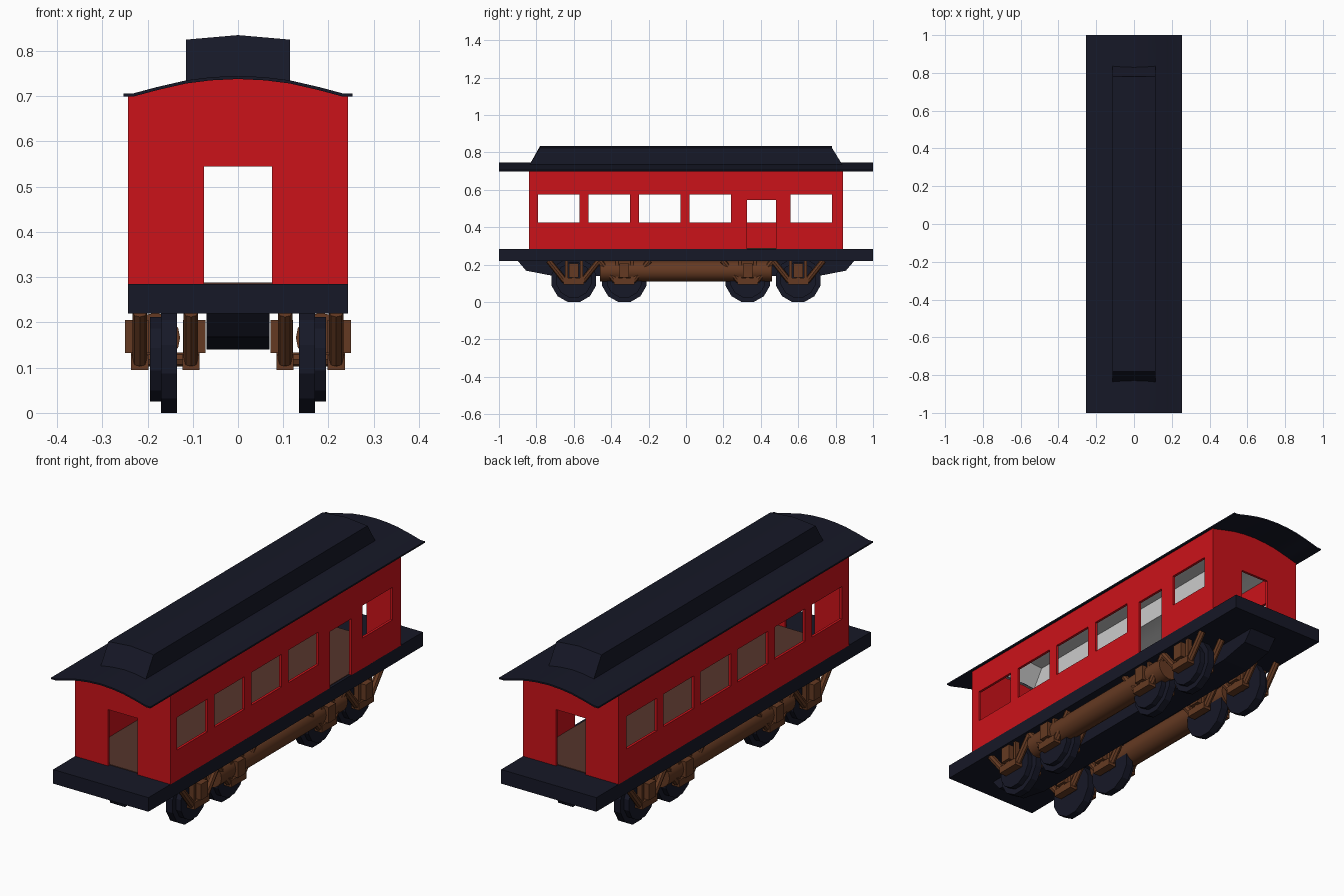
import bpy, bmesh
from math import radians
from mathutils import Vector, Matrix

if "Cube" in bpy.data.objects:
    bpy.data.objects.remove(bpy.data.objects["Cube"])


def material(name, rgb):
    m = bpy.data.materials.new(name)
    m.diffuse_color = (*rgb, 1)
    m.use_nodes = True
    m.node_tree.nodes["Principled BSDF"].inputs["Base Color"].default_value = m.diffuse_color
    return m


RED = material("red_paint", (0.6, 0.006, 0.01))
NAVY = material("dark_navy", (0.008, 0.009, 0.02))
BROWN = material("brown_iron", (0.13, 0.042, 0.016))
FLOOR = material("floor_brown", (0.09, 0.035, 0.025))


def finish(name, bm, mat=None, mirror=None, smooth=None):
    bmesh.ops.recalc_face_normals(bm, faces=bm.faces)
    me = bpy.data.meshes.new(name)
    bm.to_mesh(me)
    bm.free()
    ob = bpy.data.objects.new(name, me)
    bpy.context.collection.objects.link(ob)
    if mat:
        me.materials.append(mat)
    bpy.context.view_layer.objects.active = ob
    if mirror:
        mod = ob.modifiers.new("mirror", 'MIRROR')
        mod.use_axis = mirror
    if smooth:
        bpy.ops.object.select_all(action='DESELECT')
        ob.select_set(True)
        bpy.ops.object.shade_smooth_by_angle(angle=radians(smooth))
    return ob


def add_box(bm, x, y, z):
    lo, hi = Vector((x[0], y[0], z[0])), Vector((x[1], y[1], z[1]))
    mat = Matrix.Translation((lo + hi) / 2) @ Matrix.Diagonal((*(hi - lo), 1))
    bmesh.ops.create_cube(bm, size=1, matrix=mat)


def add_rod(bm, a, b, r, sides=8):
    a, b = Vector(a), Vector(b)
    d = b - a
    mat = Matrix.Translation((a + b) / 2) @ d.to_track_quat('Z', 'Y').to_matrix().to_4x4()
    bmesh.ops.create_cone(bm, cap_ends=True, segments=sides, radius1=r, radius2=r,
                          depth=d.length, matrix=mat)


def add_prism(bm, profile, half, axis='y'):
    rings = []
    for s in (-half, half):
        rings.append([bm.verts.new((p, s, q) if axis == 'y' else (s, p, q)) for p, q in profile])
    n = len(profile)
    for i in range(n):
        j = (i + 1) % n
        bm.faces.new((rings[0][i], rings[0][j], rings[1][j], rings[1][i]))
    for ring in rings:
        bm.faces.new(ring)


def mirrored(half_profile):
    # left-to-right outline from right-hand points, centre point first
    return [(-x, z) for x, z in reversed(half_profile[1:])] + half_profile


def cut(ob, x, y, z):
    bm = bmesh.new()
    add_box(bm, x, y, z)
    cutter = finish("cutter", bm)
    cutter.hide_render = True
    mod = ob.modifiers.new("cut", 'BOOLEAN')
    mod.object, mod.operation, mod.solver = cutter, 'DIFFERENCE', 'EXACT'
    bpy.context.view_layer.objects.active = ob
    bpy.ops.object.modifier_apply(modifier=mod.name)
    bpy.data.objects.remove(cutter)


ROOF = [(0, .738), (.06, .735), (.115, .728), (.18, .713), (.232, .699), (.253, .699)]


def roof_sheet(name, pts, top, bottom, half_y, mat, smooth):
    bm = bmesh.new()
    low = mirrored([(x, z + bottom) for x, z in pts])
    high = mirrored([(x, z + top) for x, z in pts])
    add_prism(bm, low + high[::-1], half_y)
    return finish(name, bm, mat, smooth=smooth)


# Platform and interior floor
bm = bmesh.new()
add_box(bm, (-.243, .243), (-1, 1), (.22, .285))
finish("platform", bm, NAVY)
bm = bmesh.new()
add_box(bm, (-.231, .231), (-.828, .828), (.284, .288))
finish("cabin_floor", bm, FLOOR)

# Cabin walls, hollowed, with windows and doors
bm = bmesh.new()
wall_top = mirrored(ROOF[:4] + [(.232, .701), (.243, .701)])
add_prism(bm, [(.243, .284), (-.243, .284)] + wall_top, .84)
cabin = finish("cabin_walls", bm, RED)
cut(cabin, (-.231, .231), (-.828, .828), (.2, .8))
cut(cabin, (-.075, .075), (-.95, .95), (.25, .545))
for i in range(6):
    y = -.68 + .27 * i
    span = (y - .11, y + .11)
    cut(cabin, (-.3, -.2), span, (.425, .575))
    if i == 4:
        cut(cabin, (.2, .3), (.325, .48), (.25, .545))
    else:
        cut(cabin, (.2, .3), span, (.425, .575))

# Roof and ceiling, open below the raised centre
roof = roof_sheet("roof", ROOF, .007, 0, 1, NAVY, 30)
cut(roof, (-.112, .112), (-.825, .825), (.6, .9))
ceiling = roof_sheet("ceiling", ROOF[:4] + [(.231, .699)], -.001, -.004, .828, None, 30)
cut(ceiling, (-.108, .108), (-.82, .82), (.6, .9))


# Raised roof with sloped ends, plus its lining
def raised_roof(name, w, z_side, z_mid, y_low, y_high, mat):
    bm = bmesh.new()
    add_prism(bm, [(-w, .728), (w, .728), (w, z_side), (0, z_mid), (-w, z_side)], y_low)
    bmesh.ops.recalc_face_normals(bm, faces=bm.faces)
    bm.normal_update()
    bottom = [f for f in bm.faces if f.normal.z < -.9]
    bmesh.ops.delete(bm, geom=bottom, context='FACES_ONLY')
    for v in bm.verts:
        if v.co.z > .8:
            v.co.y *= y_high / y_low
    finish(name, bm, mat, smooth=30)


raised_roof("raised_roof", .115, .825, .835, .84, .78, NAVY)
raised_roof("raised_roof_lining", .111, .82, .83, .834, .775, None)

# Central beam under the platform
bm = bmesh.new()
add_prism(bm, [(-.9, .221), (-.855, .168), (-.71, .14), (.71, .14), (.855, .168), (.9, .221)],
          .07, 'x')
finish("centre_beam", bm, NAVY)

# Long side tanks
bm = bmesh.new()
add_rod(bm, (.183, -.46, .166), (.183, .46, .166), .055, 16)
finish("side_tank", bm, BROWN, (True, False, False), 40)

# Wheels and their hangers, mirrored to all four corners
CORNERS = (True, True, False)
for label, y in (("outer", -.6), ("inner", -.33)):
    bm = bmesh.new()
    add_rod(bm, (.135, y, .12), (.17, y, .12), .1225, 12)
    add_rod(bm, (.165, y, .12), (.195, y, .12), .097, 12)
    bmesh.ops.rotate(bm, verts=bm.verts, cent=(.16, y, .12),
                     matrix=Matrix.Rotation(radians(15), 3, 'X'))
    low = min(v.co.z for v in bm.verts)
    bmesh.ops.translate(bm, verts=bm.verts, vec=(0, 0, -low))
    finish(label + "_wheel", bm, NAVY, CORNERS, 25)

    bm = bmesh.new()
    add_rod(bm, (.085, y, .118), (.236, y, .118), .016)
    for x in (.104, .217):
        add_box(bm, (x - .019, x + .019), (y - .055, y + .055), (.095, .128))
        for s in (-1, 1):
            add_rod(bm, (x, y + s * .135, .222), (x, y + s * .048, .113), .016)
            add_box(bm, (x - .012, x + .012), (y + s * .04 - .008, y + s * .04 + .008), (.12, .221))
    add_box(bm, (.198, .25), (y - .026, y + .026), (.132, .205))
    add_box(bm, (.072, .122), (y - .026, y + .026), (.132, .205))
    finish(label + "_wheel_hanger", bm, BROWN, CORNERS, 30)
